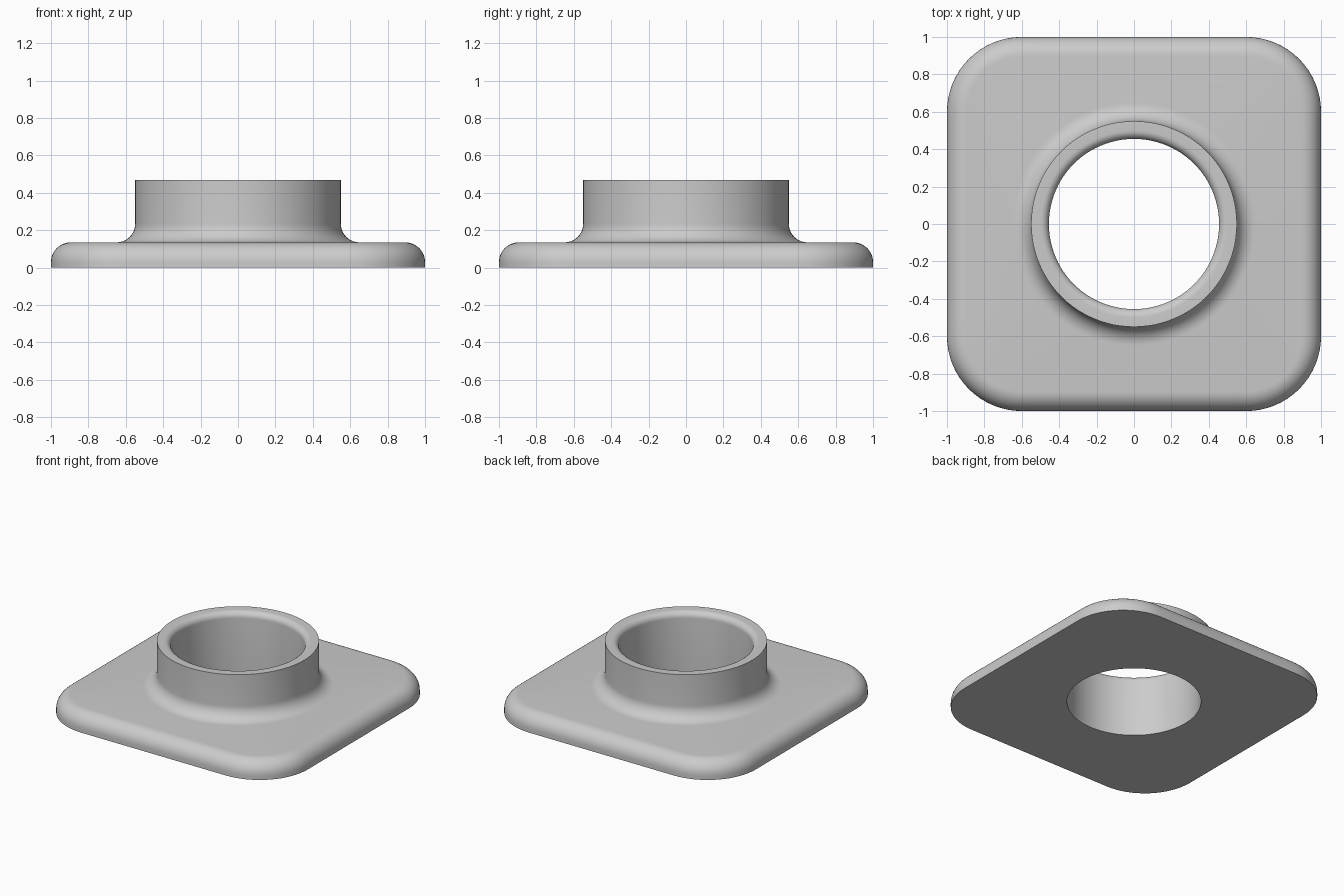
import bpy, bmesh
from math import sin, cos, tan, atan2, pi

if "Cube" in bpy.data.objects:
    bpy.data.objects.remove(bpy.data.objects["Cube"])

PLATE_Z, TOP_Z = 0.135, 0.47        # plate and collar heights
CORNER, EDGE_R = 0.4, 0.105         # plan corner radius, plate edge rounding
R_OUT, R_IN = 0.55, 0.455           # collar radii
FILLET, LIP = 0.1, 0.045            # collar foot fillet, inner lip rounding
N_STRAIGHT, N_ARC = 16, 16


def plan_points():
    """Rounded-square outline as (corner centre, unit offset) pairs."""
    c = 1 - CORNER
    a0 = atan2(c, 1)
    pts = []
    for q in range(4):
        base = []
        for i in range(1, N_STRAIGHT):
            base.append((c, tan(-a0 + 2 * a0 * i / N_STRAIGHT), 1, 0))
        for i in range(N_ARC + 1):
            t = pi / 2 * i / N_ARC
            base.append((c, c, cos(t), sin(t)))
        for x, y, u, v in base:
            for _ in range(q):
                x, y, u, v = -y, x, -v, u
            pts.append((x, y, u, v))
    return pts


PLAN = plan_points()
ANGLES = [atan2(y + v * CORNER, x + u * CORNER) for x, y, u, v in PLAN]
bm = bmesh.new()


def square_ring(inset, z):
    r = CORNER - inset
    return [bm.verts.new((x + u * r, y + v * r, z)) for x, y, u, v in PLAN]


def round_ring(r, z):
    return [bm.verts.new((r * cos(a), r * sin(a), z)) for a in ANGLES]


def arc(n, start, end):
    return [start + (end - start) * i / n for i in range(n + 1)]


# Plate side and rounded top edge
rings = [square_ring(0, 0)]
for t in arc(10, 0, pi / 2):
    rings.append(square_ring(EDGE_R * (1 - cos(t)), PLATE_Z - EDGE_R * (1 - sin(t))))
# Fillet at the foot of the collar
for t in arc(10, 0, pi / 2):
    rings.append(round_ring(R_OUT + FILLET * (1 - sin(t)), PLATE_Z + FILLET * (1 - cos(t))))
# Collar rim with rounded inner lip, then the bore
rings.append(round_ring(R_OUT, TOP_Z))
for t in arc(8, 0, pi / 2):
    rings.append(round_ring(R_IN + LIP * (1 - sin(t)), TOP_Z - LIP * (1 - cos(t))))
rings.append(round_ring(R_IN, 0))

# Skin the closed loop of rings, the last span being the flat underside
n = len(PLAN)
for a, b in zip(rings, rings[1:] + rings[:1]):
    for i in range(n):
        j = (i + 1) % n
        bm.faces.new((a[i], a[j], b[j], b[i]))
bmesh.ops.recalc_face_normals(bm, faces=bm.faces)

mesh = bpy.data.meshes.new("flanged_collar")
bm.to_mesh(mesh)
bm.free()
grey = bpy.data.materials.new("light grey")
grey.diffuse_color = (0.6, 0.6, 0.6, 1)
grey.use_nodes = True
grey.node_tree.nodes["Principled BSDF"].inputs["Base Color"].default_value = grey.diffuse_color
mesh.materials.append(grey)
flange = bpy.data.objects.new("flanged_collar", mesh)
bpy.context.collection.objects.link(flange)
bpy.context.view_layer.objects.active = flange
flange.select_set(True)
bpy.ops.object.shade_smooth_by_angle(angle=pi / 6)
